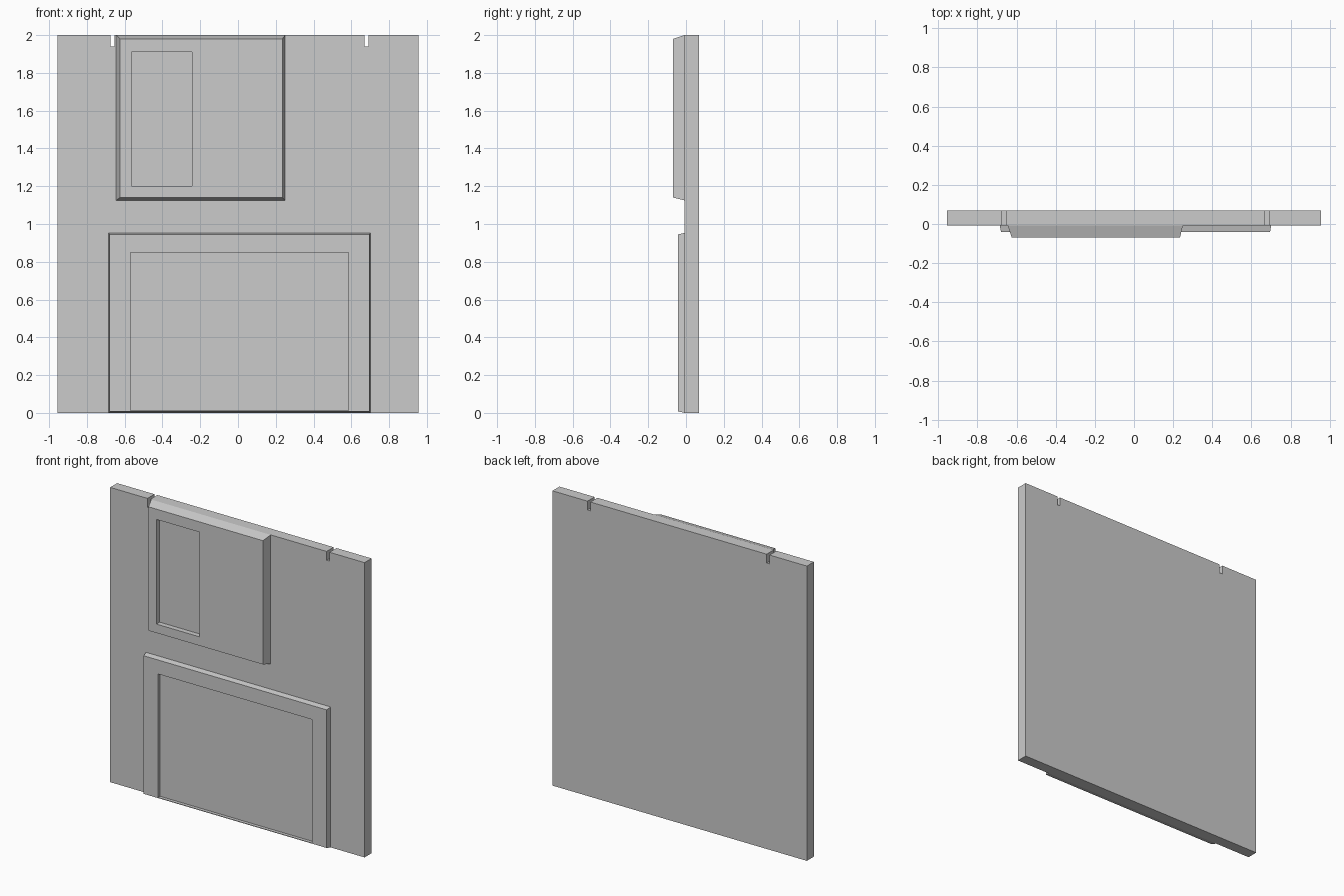
import bpy, bmesh

if "Cube" in bpy.data.objects:
    bpy.data.objects.remove(bpy.data.objects["Cube"])

FACE = -0.007   # front plane of the case
BACK = 0.068


def finish(name, bm):
    bmesh.ops.recalc_face_normals(bm, faces=bm.faces)
    mesh = bpy.data.meshes.new(name)
    bm.to_mesh(mesh)
    bm.free()
    obj = bpy.data.objects.new(name, mesh)
    bpy.context.collection.objects.link(obj)
    return obj


def recessed_plate(name, *loops):
    """Rectangular loops (x0, x1, z0, z1, y) joined from back to recess floor."""
    bm = bmesh.new()
    rings = []
    for x0, x1, z0, z1, y in loops:
        rings.append([bm.verts.new((x, y, z)) for x, z in
                      ((x0, z0), (x1, z0), (x1, z1), (x0, z1))])
    for a, b in zip(rings, rings[1:]):
        for i in range(4):
            j = (i + 1) % 4
            bm.faces.new((a[i], a[j], b[j], b[i]))
    bm.faces.new(rings[0])
    bm.faces.new(rings[-1])
    return finish(name, bm)


# Case: square outline with two notches in the top edge, extruded in depth
outline = [(-0.955, 0), (0.955, 0), (0.955, 2)]
for x0, x1 in ((0.67, 0.692), (-0.675, -0.653)):
    outline += [(x1, 2), (x1, 1.94), (x0, 1.94), (x0, 2)]
outline.append((-0.955, 2))
bm = bmesh.new()
front = bm.faces.new([bm.verts.new((x, FACE, z)) for x, z in outline])
ext = bmesh.ops.extrude_face_region(bm, geom=[front])
bmesh.ops.translate(bm, vec=(0, BACK - FACE, 0),
                    verts=[v for v in ext["geom"] if isinstance(v, bmesh.types.BMVert)])
finish("case", bm)

# Sliding shutter with a sunken window
recessed_plate("shutter",
               (-0.645, 0.25, 1.125, 2.0, FACE),
               (-0.625, 0.235, 1.14, 1.98, -0.068),
               (-0.565, -0.243, 1.2, 1.91, -0.068),
               (-0.565, -0.243, 1.2, 1.91, -0.033))

# Label frame with a shallow sunken panel
recessed_plate("label_frame",
               (-0.686, 0.701, 0.0, 0.953, FACE),
               (-0.679, 0.695, 0.008, 0.945, -0.042),
               (-0.57, 0.585, 0.012, 0.85, -0.042),
               (-0.57, 0.585, 0.012, 0.85, -0.02))
